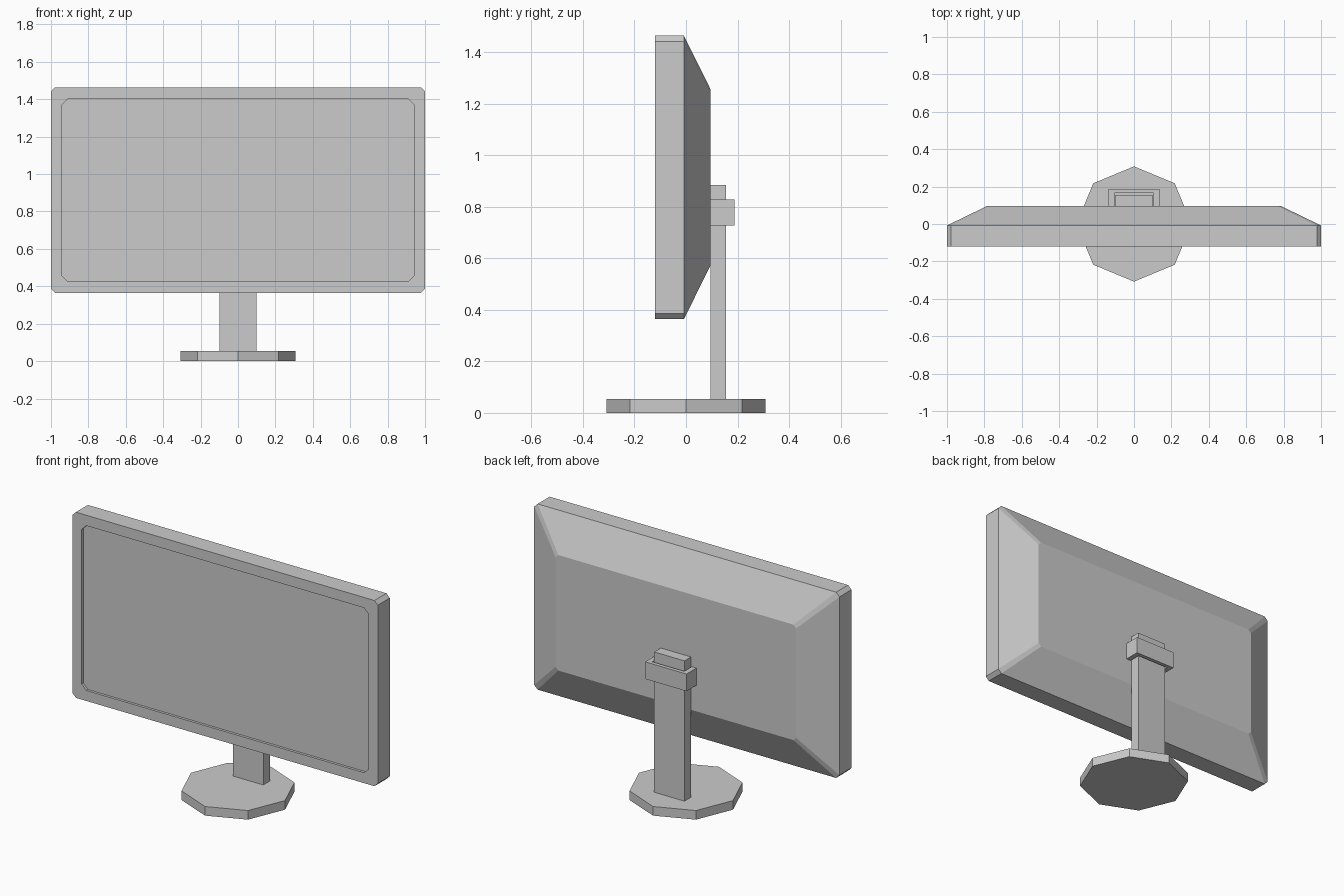
import bpy, bmesh

if "Cube" in bpy.data.objects:
    bpy.data.objects.remove(bpy.data.objects["Cube"])

ZC = 0.914  # height of the display centre


def finish(name, bm):
    bmesh.ops.recalc_face_normals(bm, faces=bm.faces)
    me = bpy.data.meshes.new(name)
    bm.to_mesh(me)
    bm.free()
    ob = bpy.data.objects.new(name, me)
    bpy.context.collection.objects.link(ob)
    return ob


def rounded_rect(hx, hz, c):
    """Rectangle in XZ with cut corners, around the origin."""
    return [(hx, -hz + c), (hx, hz - c), (hx - c, hz), (-hx + c, hz),
            (-hx, hz - c), (-hx, -hz + c), (-hx + c, -hz), (hx - c, -hz)]


def box(name, x, y, z):
    bm = bmesh.new()
    bmesh.ops.create_cube(bm, size=1)
    for v in bm.verts:
        for i, (lo, hi) in enumerate((x, y, z)):
            v.co[i] = lo if v.co[i] < 0 else hi
    return finish(name, bm)


# display housing: recessed screen, bezel, side wall, sloped back
bm = bmesh.new()
sections = [(0.94, 0.488, 0.03, -0.105),
            (0.94, 0.488, 0.03, -0.12),
            (1.0, 0.55, 0.022, -0.12),
            (1.0, 0.55, 0.022, -0.008),
            (0.788, 0.342, 0.018, 0.095)]
rings = [[bm.verts.new((x, y, z + ZC)) for x, z in rounded_rect(hx, hz, c)]
         for hx, hz, c, y in sections]
for a, b in zip(rings, rings[1:]):
    for i in range(8):
        j = (i + 1) % 8
        bm.faces.new((a[i], a[j], b[j], b[i]))
bm.faces.new(rings[0])
bm.faces.new(rings[-1])
finish("display_housing", bm)

# octagonal foot
bm = bmesh.new()
bmesh.ops.create_cone(bm, cap_ends=True, segments=8, radius1=0.308,
                      radius2=0.308, depth=0.054)
bmesh.ops.translate(bm, verts=bm.verts, vec=(0, 0, 0.027))
finish("base_foot", bm)

# upright post
box("stand_post", (-0.099, 0.099), (0.095, 0.156), (0.05, 0.885))

# U-shaped collar wrapping the post with a slight clearance
bm = bmesh.new()
outline = [(-0.135, 0.095), (-0.135, 0.188), (0.135, 0.188), (0.135, 0.095),
           (0.105, 0.095), (0.105, 0.166), (-0.105, 0.166), (-0.105, 0.095)]
face = bm.faces.new([bm.verts.new((x, y, 0.727)) for x, y in outline])
ext = bmesh.ops.extrude_face_region(bm, geom=[face], use_keep_orig=True)
top = [g for g in ext["geom"] if isinstance(g, bmesh.types.BMVert)]
bmesh.ops.translate(bm, verts=top, vec=(0, 0, 0.102))
finish("stand_collar", bm)
